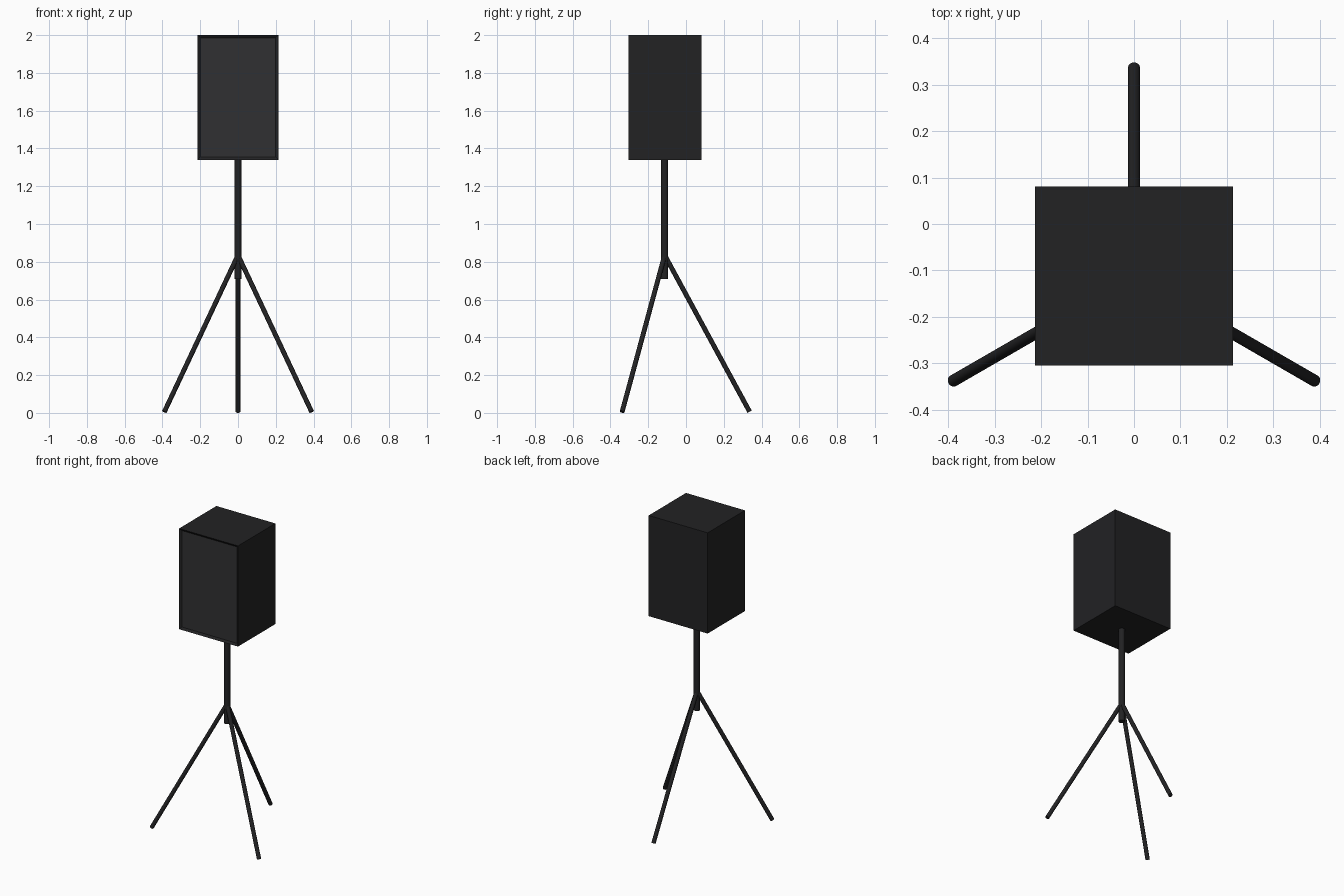
import bpy, bmesh, math
from mathutils import Vector

if "Cube" in bpy.data.objects:
    bpy.data.objects.remove(bpy.data.objects["Cube"])

def material(name, v):
    m = bpy.data.materials.new(name)
    m.diffuse_color = (v, v, v * 1.08, 1)
    m.use_nodes = True
    m.node_tree.nodes["Principled BSDF"].inputs["Base Color"].default_value = m.diffuse_color
    return m

body_mat = material("black_paint", 0.016)
grille_mat = material("grille_cloth", 0.03)
POLE_Y = -0.113

def rod(name, a, b, radius, sides=24):
    a, b = Vector(a), Vector(b)
    d = b - a
    bpy.ops.mesh.primitive_cylinder_add(vertices=sides, radius=radius, depth=d.length,
                                        location=(a + b) / 2)
    ob = bpy.context.object
    ob.name = name
    ob.rotation_euler = d.to_track_quat('Z', 'Y').to_euler()
    bpy.ops.object.shade_smooth_by_angle(angle=math.radians(40))
    ob.data.materials.append(body_mat)
    return ob

# speaker cabinet with a shallow recessed front grille
bpy.ops.mesh.primitive_cube_add(size=1, location=(0, -0.112, 1.67))
cabinet = bpy.context.object
cabinet.name = "speaker_cabinet"
cabinet.data.materials.append(body_mat)
cabinet.data.materials.append(grille_mat)
bm = bmesh.new()
bm.from_mesh(cabinet.data)
bmesh.ops.scale(bm, vec=(0.427, 0.386, 0.66), verts=bm.verts)
front = min(bm.faces, key=lambda f: f.calc_center_median().y)
bmesh.ops.inset_region(bm, faces=[front], thickness=0.02, depth=-0.01)
front.material_index = 1
bm.to_mesh(cabinet.data)
bm.free()

# centre pole
rod("stand_pole", (0, POLE_Y, 0.71), (0, POLE_Y, 1.345), 0.019)

# three splayed legs
for name, deg in (("back_leg", 90), ("left_leg", 210), ("right_leg", 330)):
    t = math.radians(deg)
    foot = (0.45 * math.cos(t), POLE_Y + 0.45 * math.sin(t), 0.006)
    rod(name, (0, POLE_Y, 0.835), foot, 0.0128)
